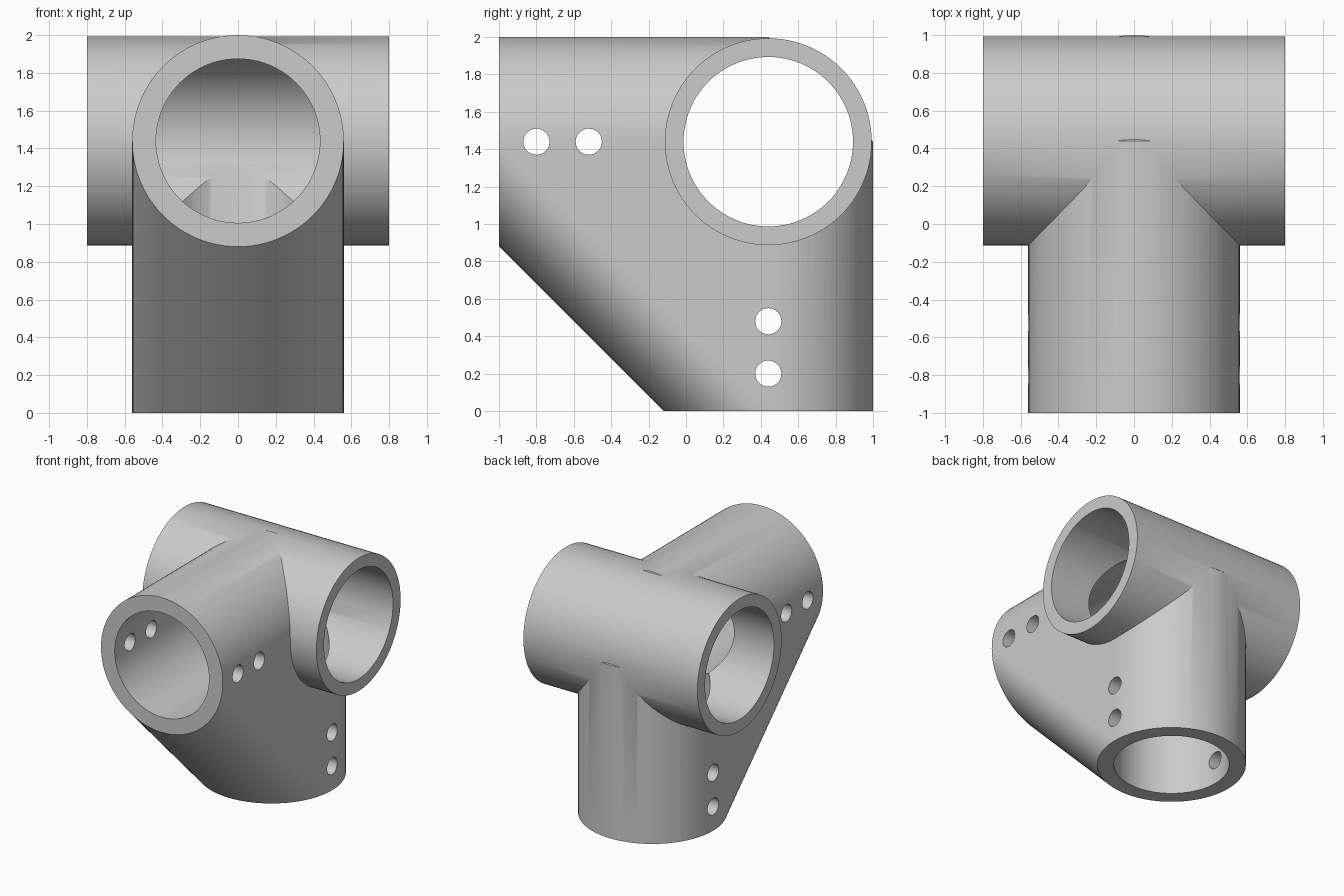
import bpy
import bmesh
from math import pi
from mathutils import Matrix, Vector

if "Cube" in bpy.data.objects:
    bpy.data.objects.remove(bpy.data.objects["Cube"], do_unlink=True)

CENTRE = Vector((0, 0.44, 1.44))   # where the three tube axes meet
SOCKET_R, BORE_R = 0.56, 0.434
CROSS_R, CROSS_BORE_R, CROSS_HALF = 0.553, 0.453, 0.8
PIN_R = 0.07

grey = bpy.data.materials.new("plain grey")
grey.use_nodes = True
colour = (0.6, 0.6, 0.6, 1)
grey.diffuse_color = colour
grey.node_tree.nodes["Principled BSDF"].inputs["Base Color"].default_value = colour


def add_tube(bm, start, end, radius, sides=96):
    """Solid cylinder between two points on an axis."""
    start, end = Vector(start), Vector(end)
    axis = end - start
    turn = {0: Matrix.Rotation(pi / 2, 4, "Y"),
            1: Matrix.Rotation(pi / 2, 4, "X"),
            2: Matrix.Identity(4)}[max(range(3), key=lambda i: abs(axis[i]))]
    bmesh.ops.create_cone(bm, cap_ends=True, segments=sides, radius1=radius,
                          radius2=radius, depth=axis.length,
                          matrix=Matrix.Translation((start + end) / 2) @ turn)


def make_object(name, bm):
    bmesh.ops.recalc_face_normals(bm, faces=bm.faces)
    mesh = bpy.data.meshes.new(name)
    bm.to_mesh(mesh)
    bm.free()
    mesh.materials.append(grey)
    obj = bpy.data.objects.new(name, mesh)
    bpy.context.collection.objects.link(obj)
    return obj


def combine(target, name, start, end, radius, operation, sides=96):
    """Apply one cylinder to the body with a boolean, then drop the helper."""
    bm = bmesh.new()
    add_tube(bm, start, end, radius, sides)
    tool = make_object(name, bm)
    tool.hide_render = True
    mod = target.modifiers.new(name, "BOOLEAN")
    mod.operation = operation
    mod.solver = "EXACT"
    mod.object = tool
    bpy.context.view_layer.objects.active = target
    bpy.ops.object.modifier_apply(modifier=mod.name)
    bpy.data.objects.remove(tool, do_unlink=True)


# Front and lower sockets, joined by a solid web: the hull of both cylinders
bm = bmesh.new()
add_tube(bm, (0, -1, CENTRE.z), CENTRE, SOCKET_R)
add_tube(bm, (0, CENTRE.y, 0), CENTRE, SOCKET_R)
points = [v.co.copy() for v in bm.verts]
bm.clear()
for p in points:
    bm.verts.new(p)
bmesh.ops.remove_doubles(bm, verts=bm.verts, dist=0.0001)
hull = bmesh.ops.convex_hull(bm, input=bm.verts)
inner = [g for g in hull["geom_interior"] if isinstance(g, bmesh.types.BMVert)]
bmesh.ops.delete(bm, geom=inner, context="VERTS")
bmesh.ops.dissolve_limit(bm, angle_limit=0.002, verts=bm.verts, edges=bm.edges)
body = make_object("corner_pipe_fitting", bm)

# Cross tube
side = Vector((CROSS_HALF, 0, 0))
combine(body, "cross_tube", CENTRE - side, CENTRE + side, CROSS_R, "UNION")

# Bores
over = Vector((1, 0, 0))
combine(body, "cross_bore", CENTRE - over, CENTRE + over, CROSS_BORE_R, "DIFFERENCE")
combine(body, "front_bore", (0, -1.2, CENTRE.z), CENTRE, BORE_R, "DIFFERENCE")
combine(body, "lower_bore", (0, CENTRE.y, -0.2), CENTRE, BORE_R, "DIFFERENCE")

# Pin holes through both walls of each socket
for y, z in ((-0.8, CENTRE.z), (-0.52, CENTRE.z), (CENTRE.y, 0.48), (CENTRE.y, 0.2)):
    combine(body, "pin_hole", (-1, y, z), (1, y, z), PIN_R, "DIFFERENCE", 32)

bpy.ops.object.select_all(action="DESELECT")
body.select_set(True)
bpy.context.view_layer.objects.active = body
bpy.ops.object.shade_smooth_by_angle(angle=pi / 6)
